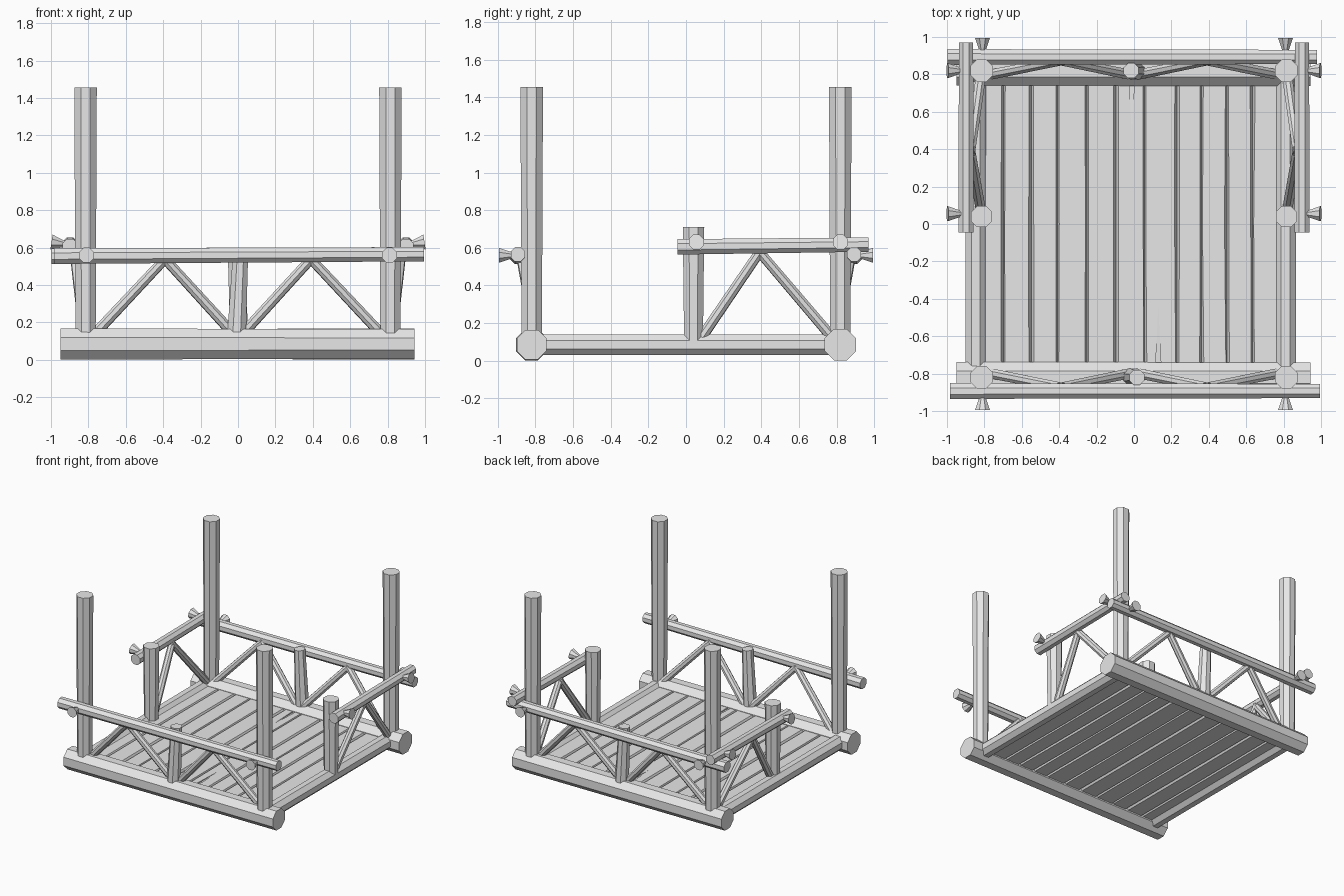
import bpy, bmesh, math, random
from mathutils import Vector, Matrix

random.seed(4)
cube = bpy.data.objects.get("Cube")
if cube:
    bpy.data.objects.remove(cube, do_unlink=True)

grey = bpy.data.materials.new("plain grey wood")
grey.use_nodes = True
COLOUR = (0.8, 0.8, 0.8, 1)
grey.diffuse_color = COLOUR
grey.node_tree.nodes["Principled BSDF"].inputs["Base Color"].default_value = COLOUR


def finish(name, bm):
    bmesh.ops.recalc_face_normals(bm, faces=bm.faces)
    mesh = bpy.data.meshes.new(name)
    bm.to_mesh(mesh)
    bm.free()
    mesh.materials.append(grey)
    obj = bpy.data.objects.new(name, mesh)
    bpy.context.collection.objects.link(obj)
    return obj


def log(name, start, end, r, r_end=None, sides=8):
    """Faceted log between two points; r is measured to the flats."""
    a, b = Vector(start), Vector(end)
    grow = 1 / math.cos(math.pi / sides)
    bm = bmesh.new()
    bmesh.ops.create_cone(bm, cap_ends=True, segments=sides, radius1=r * grow,
                          radius2=(r_end or r) * grow, depth=(b - a).length)
    turn = (b - a).to_track_quat('Z', 'Y').to_matrix().to_4x4()
    place = Matrix.Translation((a + b) / 2) @ turn @ Matrix.Rotation(math.pi / sides, 4, 'Z')
    bm.transform(place)
    return finish(name, bm)


def peg(name, inner, outer):
    """Thin shaft that flares into a wide head at the outer end."""
    a, b = Vector(inner), Vector(outer)
    neck = b - (b - a).normalized() * 0.065
    log(name + "_shaft", a, neck, 0.018)
    log(name + "_head", neck, b, 0.018, 0.04)


# Base frame
log("front_base_log", (-0.95, -0.82, 0.085), (0.945, -0.82, 0.085), 0.083, 0.079)
log("back_base_log", (-0.95, 0.82, 0.085), (0.945, 0.82, 0.085), 0.079, 0.083)
log("right_base_log", (-0.845, -0.8, 0.085), (-0.845, 0.8, 0.085), 0.055)
log("left_base_log", (0.81, -0.8, 0.085), (0.81, 0.8, 0.085), 0.055)

# Floor planks with sloping edges
EDGES = [-0.80, -0.697, -0.549, -0.41, -0.25, -0.096, 0.056, 0.23, 0.36, 0.498, 0.634, 0.775]
planks = []
for i, (x0, x1) in enumerate(zip(EDGES, EDGES[1:])):
    bm = bmesh.new()
    rings = []
    for y in (-0.8, 0.0, 0.8):
        j = random.uniform(-0.005, 0.005)
        profile = [(x0 - 0.002, 0.088), (x0 + 0.01 + j, 0.062), (x1 - 0.01 + j, 0.062),
                   (x1 + 0.002, 0.088), (x1 - 0.01 + j, 0.115), (x0 + 0.01 + j, 0.115)]
        rings.append([bm.verts.new((x, y, z)) for x, z in profile])
    for a, b in zip(rings, rings[1:]):
        for k in range(6):
            n = (k + 1) % 6
            bm.faces.new((a[k], a[n], b[n], b[k]))
    bm.faces.new(rings[0])
    bm.faces.new(rings[-1])
    planks.append(finish(f"floor_plank_{i + 1}", bm))

# Tapered splits in two of the planks
for index, x, y_tip, y_end in ((5, -0.012, 0.5, 0.85), (6, 0.13, -0.45, -0.85)):
    cutter = log("split_cutter", (x, y_tip, 0.116), (x, y_end, 0.116), 0.001, 0.018, 4)
    cutter.hide_render = True
    cutter.hide_viewport = True
    cut = planks[index].modifiers.new("split", 'BOOLEAN')
    cut.operation = 'DIFFERENCE'
    cut.solver = 'EXACT'
    cut.object = cutter

# Tall corner posts and short side posts
for sx, side in ((-1, "right"), (1, "left")):
    for sy, end in ((-1, "front"), (1, "back")):
        log(f"{end}_{side}_tall_post", (sx * 0.815, sy * 0.82, 0.1),
            (sx * 0.815, sy * 0.82, 1.455), 0.054, 0.06)
    log(f"{side}_short_post", (sx * 0.815, 0.04, 0.09), (sx * 0.815, 0.04, 0.71), 0.05, 0.057)

# Front and back railings
for sy, end, shift in ((-1, "front", 0.015), (1, "back", -0.015)):
    y_rail = sy * 0.893
    log(f"{end}_rail", (-0.99 + shift / 2, y_rail, 0.555), (0.987 + shift / 2, y_rail, 0.565),
        0.042, 0.038)
    log(f"{end}_middle_post", (-shift / 2, sy * 0.82, 0.13), (shift, sy * 0.82, 0.6), 0.05, 0.04)
    for sx, side in ((-1, "right"), (1, "left")):
        log(f"{end}_{side}_outer_brace", (sx * 0.76, sy * 0.8, 0.145),
            (sx * 0.38, sy * 0.875, 0.55), 0.027, 0.025)
        log(f"{end}_{side}_inner_brace", (sx * 0.03, sy * 0.8, 0.145),
            (sx * 0.40, sy * 0.875, 0.55), 0.027, 0.025)
        peg(f"{end}_{side}_rail_peg", (sx * 0.81, sy * 0.83, 0.56), (sx * 0.81, sy * 0.995, 0.56))

# Side railings over the back half
for sx, side in ((-1, "right"), (1, "left")):
    x_rail = sx * 0.898
    log(f"{side}_rail", (x_rail, -0.045, 0.605), (x_rail, 0.97, 0.617), 0.041, 0.038)
    for name, low, high in (("front", 0.08, 0.40), ("back", 0.78, 0.38)):
        log(f"{side}_{name}_brace", (sx * 0.82, low, 0.12), (sx * 0.875, high, 0.59), 0.027, 0.025)
    for name, y in (("front", 0.055), ("back", 0.82)):
        peg(f"{side}_{name}_peg", (sx * 0.83, y, 0.605), (sx * 0.997, y, 0.63))
